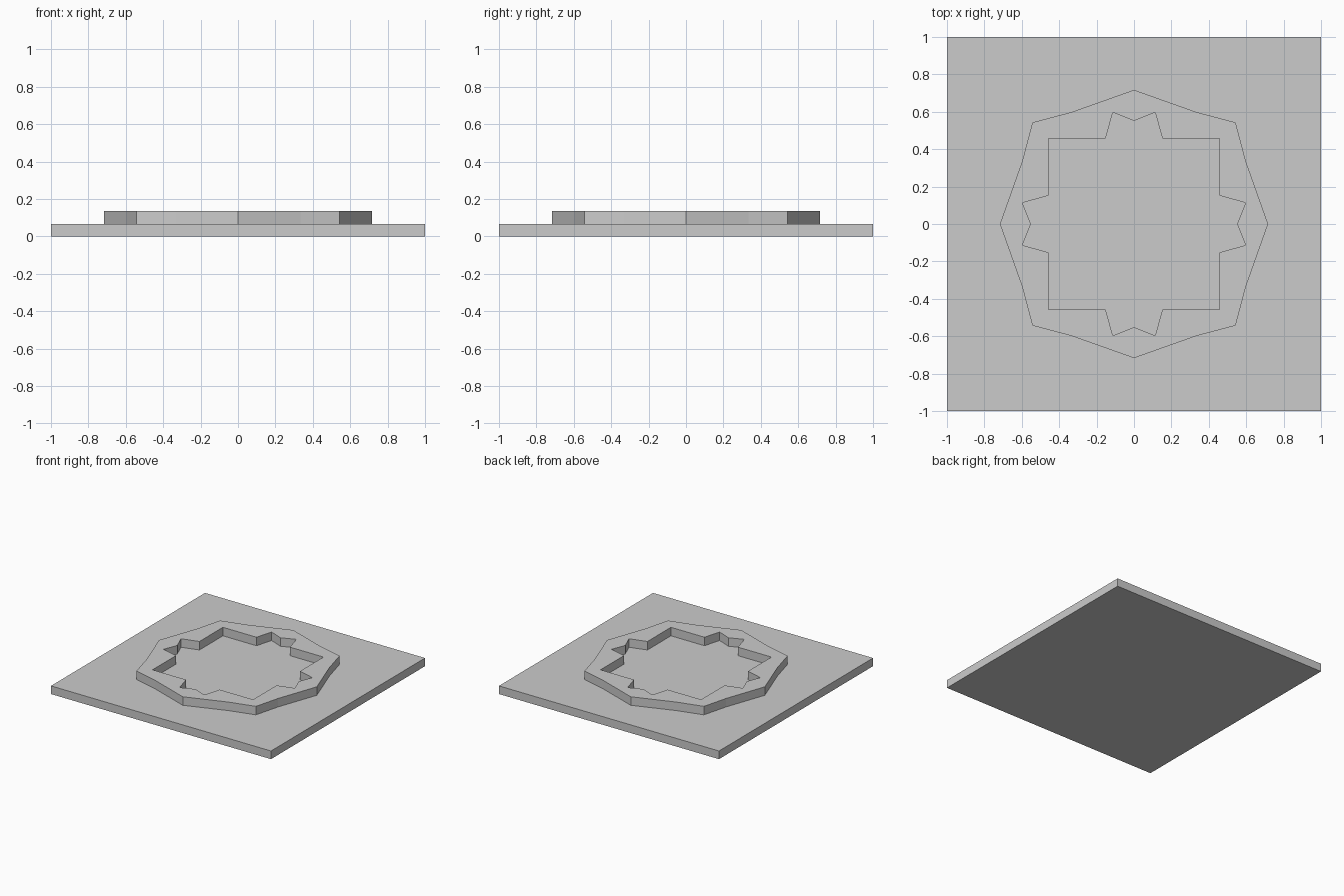
import bpy, bmesh

if "Cube" in bpy.data.objects:
    bpy.data.objects.remove(bpy.data.objects["Cube"])

PLATE_TOP, RING_TOP = 0.067, 0.137


def quarter_turns(points):
    """Repeat a quarter outline four times, clockwise around z."""
    loop = []
    for _ in range(4):
        loop += points
        points = [(y, -x) for x, y in points]
    return loop


def extruded(name, outlines, z0, z1):
    """Fill nested outlines (the inner one becomes a hole) and extrude upward."""
    bm = bmesh.new()
    for outline in outlines:
        verts = [bm.verts.new((x, y, z0)) for x, y in outline]
        for a, b in zip(verts, verts[1:] + verts[:1]):
            bm.edges.new((a, b))
    bmesh.ops.triangle_fill(bm, edges=bm.edges[:], use_beauty=True)
    geom = bmesh.ops.extrude_face_region(bm, geom=bm.faces[:], use_keep_orig=True)["geom"]
    bmesh.ops.translate(bm, vec=(0, 0, z1 - z0),
                        verts=[g for g in geom if isinstance(g, bmesh.types.BMVert)])
    bmesh.ops.recalc_face_normals(bm, faces=bm.faces[:])
    mesh = bpy.data.meshes.new(name)
    bm.to_mesh(mesh)
    bm.free()
    obj = bpy.data.objects.new(name, mesh)
    bpy.context.collection.objects.link(obj)
    return obj


# Square base plate
extruded("base_plate", [quarter_turns([(1, 1)])], 0, PLATE_TOP)

# Raised ring: faceted outside, square hole with a notched bay on each side
outer = quarter_turns([(0, 0.717), (0.335, 0.598), (0.543, 0.543), (0.598, 0.335)])
inner = quarter_turns([(0, 0.552), (0.113, 0.597), (0.152, 0.457),
                       (0.457, 0.457), (0.457, 0.152), (0.597, 0.113)])
extruded("raised_ring", [outer, inner], PLATE_TOP, RING_TOP)
